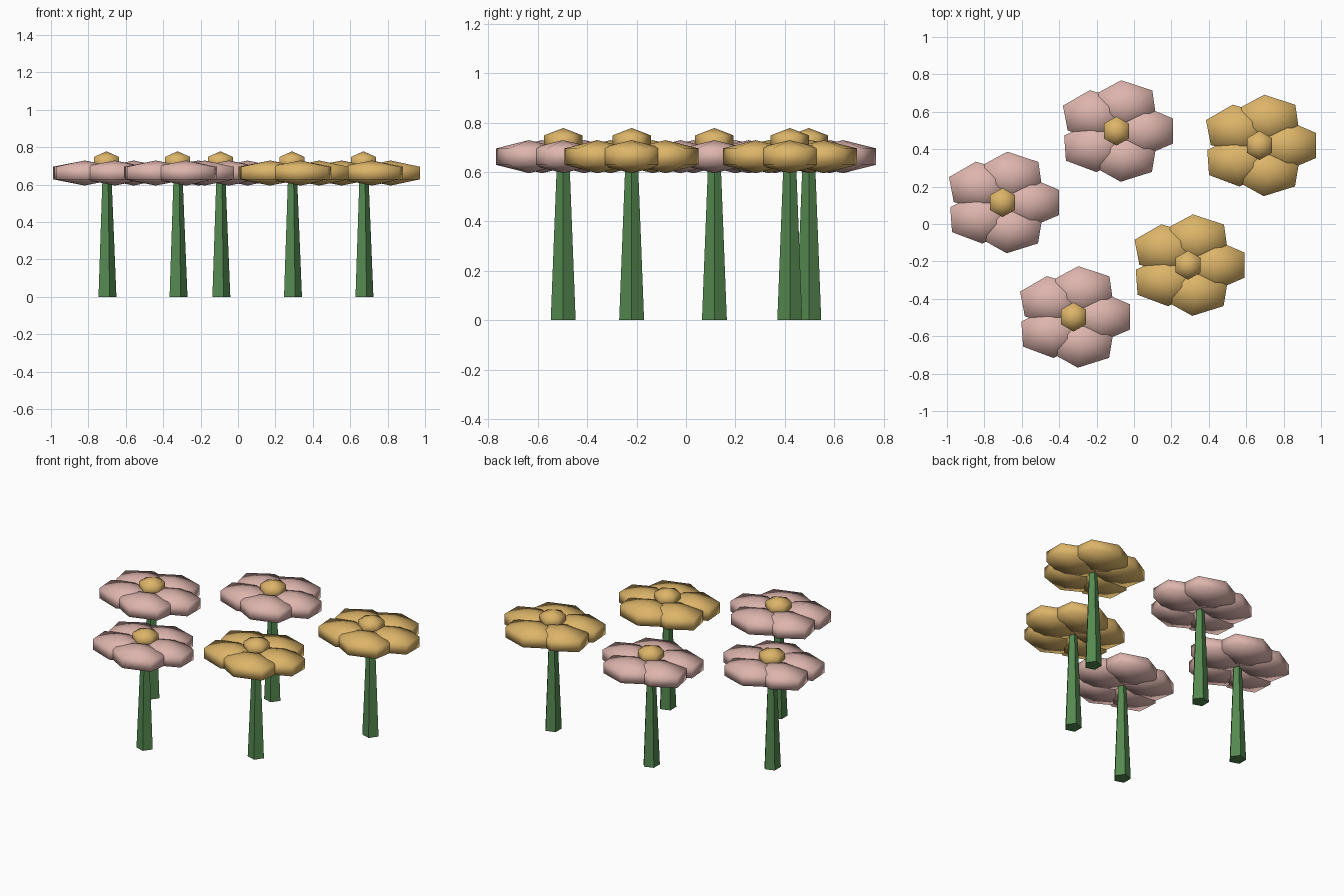
import bpy, bmesh, math
from mathutils import Matrix

if "Cube" in bpy.data.objects:
    bpy.data.objects.remove(bpy.data.objects["Cube"])


def material(name, rgb):
    m = bpy.data.materials.new(name)
    m.diffuse_color = (*rgb, 1)
    m.use_nodes = True
    m.node_tree.nodes["Principled BSDF"].inputs["Base Color"].default_value = m.diffuse_color
    return m


PINK = material("pink_petal", (0.73, 0.46, 0.42))
GOLD = material("gold_petal", (0.72, 0.46, 0.14))
GREEN = material("green_stem", (0.09, 0.25, 0.08))


def finish(bm, name, mat, loc, smooth):
    bmesh.ops.recalc_face_normals(bm, faces=bm.faces)
    for f in bm.faces:
        f.smooth = smooth
    me = bpy.data.meshes.new(name)
    bm.to_mesh(me)
    bm.free()
    me.materials.append(mat)
    ob = bpy.data.objects.new(name, me)
    ob.location = loc
    bpy.context.collection.objects.link(ob)


def blob(name, mat, loc, size, turn=0):
    # six-sided low-poly ellipsoid, turned before it is stretched
    bm = bmesh.new()
    bmesh.ops.create_uvsphere(bm, u_segments=6, v_segments=3, radius=1)
    bm.transform(Matrix.Diagonal((*size, 1)) @ Matrix.Rotation(math.radians(turn), 4, 'Z'))
    finish(bm, name, mat, loc, True)


def stem(name, x, y):
    # tapered five-sided stem with a corner towards +x
    bm = bmesh.new()
    rings = []
    for r, z in ((0.053, 0), (0.026, 0.66)):
        rings.append([bm.verts.new((r * math.cos(math.tau * i / 5),
                                    r * math.sin(math.tau * i / 5), z)) for i in range(5)])
    low, top = rings
    for i in range(5):
        j = (i + 1) % 5
        bm.faces.new((low[i], low[j], top[j], top[i]))
    bm.faces.new(low[::-1])
    bm.faces.new(top)
    finish(bm, name, GREEN, (x, y, 0), False)


FLOWERS = [(-0.703, 0.115, PINK), (-0.094, 0.497, PINK), (-0.323, -0.497, PINK),
           (0.289, -0.22, GOLD), (0.671, 0.42, GOLD)]
TURNS = (0, 6, 8, 3, -7)

for n, (x, y, mat) in enumerate(FLOWERS, 1):
    stem(f"stem_{n}", x, y)
    # five overlapping petals around the stem
    for i, turn in enumerate(TURNS):
        a = math.tau * i / 5
        blob(f"petal_{n}_{i + 1}", mat,
             (x + 0.145 * math.cos(a), y + 0.145 * math.sin(a), 0.662),
             (0.21, 0.155, 0.067), turn)
    # raised flower centre
    blob(f"flower_centre_{n}", GOLD, (x, y, 0.718), (0.09, 0.09, 0.06))
